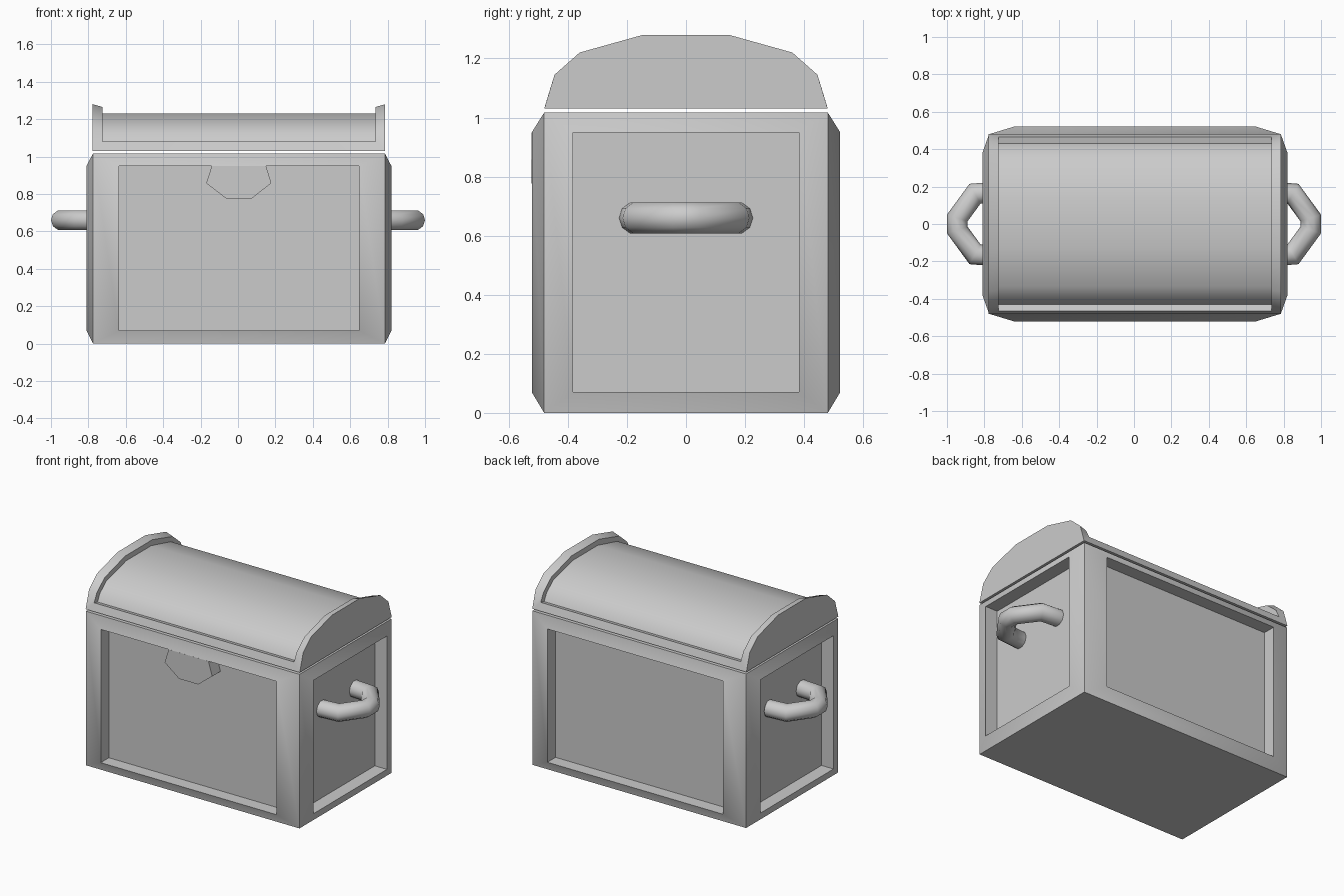
import bpy, bmesh, math
from mathutils import Vector

if "Cube" in bpy.data.objects:
    bpy.data.objects.remove(bpy.data.objects["Cube"])

CX = 0.005  # chest body sits a hair right of the handle centre


def finish(bm, name, angle):
    bmesh.ops.remove_doubles(bm, verts=bm.verts, dist=1e-5)
    bmesh.ops.recalc_face_normals(bm, faces=bm.faces)
    me = bpy.data.meshes.new(name)
    bm.to_mesh(me)
    bm.free()
    ob = bpy.data.objects.new(name, me)
    bpy.context.collection.objects.link(ob)
    bpy.ops.object.select_all(action='DESELECT')
    ob.select_set(True)
    bpy.context.view_layer.objects.active = ob
    bpy.ops.object.shade_smooth_by_angle(angle=math.radians(angle))
    return ob


def bridge(bm, a, b, closed=False):
    n = len(a)
    for i in range(n if closed else n - 1):
        j = (i + 1) % n
        bm.faces.new((a[i], a[j], b[j], b[i]))


# Body: four sides, each a bulging frame around a recessed panel
HX, HY, H = 0.78, 0.48, 1.017
bm = bmesh.new()


def side(normal, half_out, half_in, dist, bulge, recess):
    n = Vector(normal)
    u = Vector((0, 0, 1)).cross(n)

    def ring(half, z0, z1, d):
        return [bm.verts.new(n * d + u * s * half + Vector((CX, 0, z)))
                for s, z in ((-1, z0), (1, z0), (1, z1), (-1, z1))]
    outer = ring(half_out, 0, H, dist)
    rim = ring(half_in, 0.07, 0.95, bulge)
    panel = ring(half_in, 0.07, 0.95, recess)
    bridge(bm, outer, rim, True)
    bridge(bm, rim, panel, True)
    bm.faces.new(panel)


for s in (-1, 1):
    side((0, s, 0), HX, 0.642, HY, 0.522, 0.437)
    side((s, 0, 0), HY, 0.382, HX, 0.815, 0.727)
for z in (0, H):
    bm.faces.new([bm.verts.new((CX + a * HX, b * HY, z))
                  for a, b in ((-1, -1), (1, -1), (1, 1), (-1, 1))])
finish(bm, "chest_body", 40)

# Lock plate: prism hanging from the front frame, flush with it
bm = bmesh.new()
pts = [(-0.14, 0.95), (-0.17, 0.858), (-0.065, 0.777),
       (0.075, 0.777), (0.178, 0.858), (0.15, 0.95)]
front, back = [[bm.verts.new((x, y, z)) for x, z in pts] for y in (-0.5225, -0.437)]
bridge(bm, front, back, True)
bm.faces.new(front)
bm.faces.new(back)
finish(bm, "lock_plate", 30)

# Lid: outer profile, rim profile and sunken barrel profile
OUTER = [(-0.48, 1.03), (-0.445, 1.145), (-0.36, 1.22), (-0.145, 1.28)]
RIM = [(-0.465, 1.08), (-0.436, 1.137), (-0.355, 1.205), (-0.143, 1.265)]
BARREL = [(-0.43, 1.072), (-0.405, 1.12), (-0.335, 1.178), (-0.13, 1.23)]
bm = bmesh.new()
rings = []
for half, x in ((OUTER, -0.782), (RIM, -0.73), (BARREL, -0.73),
                (BARREL, 0.73), (RIM, 0.73), (OUTER, 0.782)):
    prof = half + [(-y, z) for y, z in reversed(half)]
    rings.append([bm.verts.new((CX + x, y, z)) for y, z in prof])
for a, b in zip(rings, rings[1:]):
    bridge(bm, a, b)
o0, r0, b0, b1, r1, o1 = rings
for k in (0, -1):
    bm.faces.new((o0[k], r0[k], r1[k], o1[k]))
    bm.faces.new((r0[k], b0[k], b1[k], r1[k]))
bm.faces.new(o0)
bm.faces.new(o1)
bm.faces.new((o0[0], o0[-1], o1[-1], o1[0]))
finish(bm, "lid", 40)

# Handles: round tube swept with mitred corners along an angular path
R, N = 0.055, 10
half = [(0.725, -0.172), (0.85, -0.162), (0.945, -0.032)]
path = half + [(x, -y) for x, y in reversed(half)]
for s, name in ((1, "right_handle"), (-1, "left_handle")):
    bm = bmesh.new()
    p = [Vector((s * x, y, 0.66)) for x, y in path]
    tube = []
    for i, c in enumerate(p):
        d0 = (c - p[max(i - 1, 0)]).normalized()
        d1 = (p[min(i + 1, len(p) - 1)] - c).normalized()
        t = (d0 + d1).normalized()
        w = t.cross(Vector((0, 0, 1))) / t.dot(d1 if d1.length else d0)
        tube.append([bm.verts.new(c + R * (w * math.cos(a) + Vector((0, 0, math.sin(a)))))
                     for a in (2 * math.pi * k / N for k in range(N))])
    for a, b in zip(tube, tube[1:]):
        bridge(bm, a, b, True)
    bm.faces.new(tube[0])
    bm.faces.new(tube[-1])
    finish(bm, name, 65)
